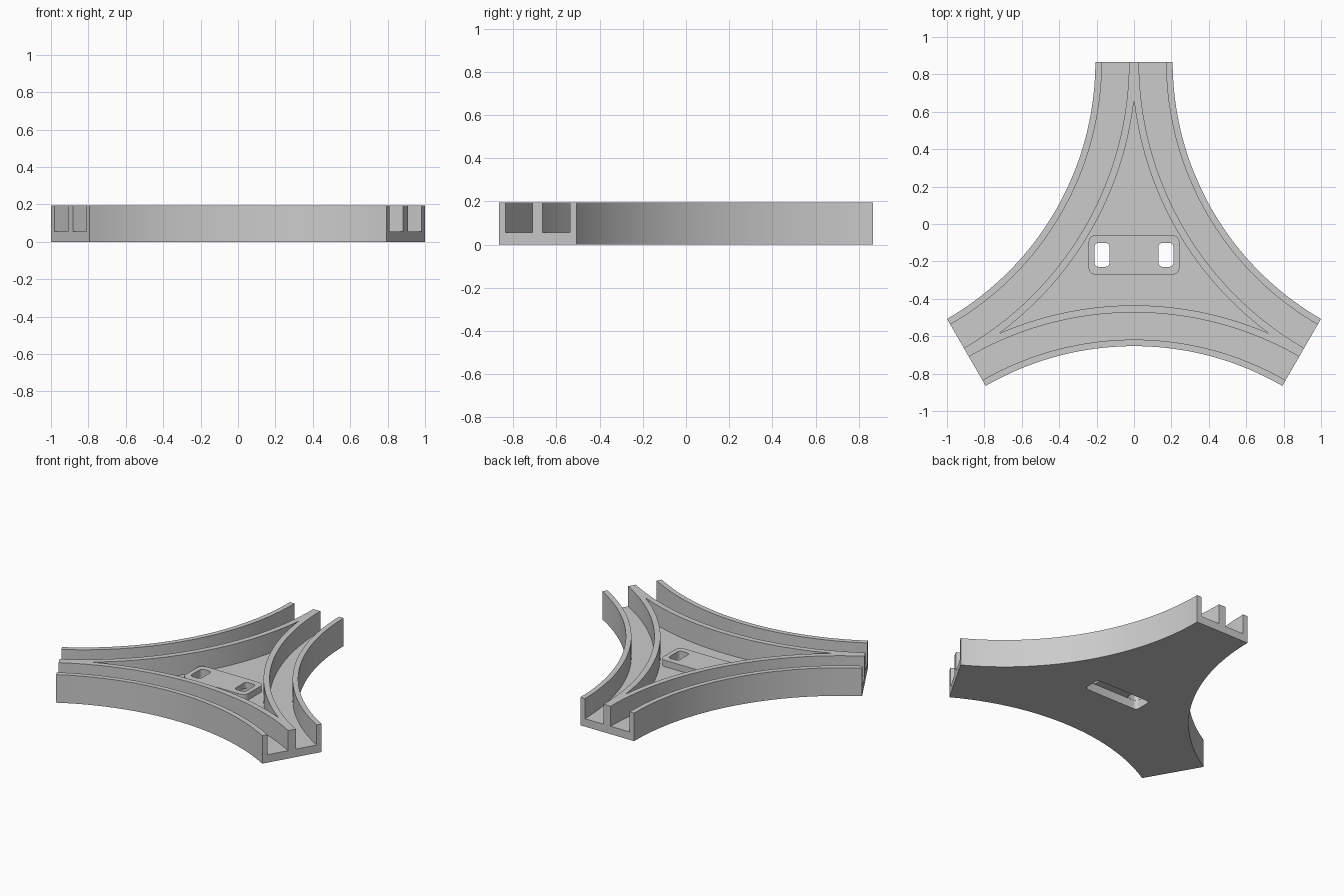
import bpy, bmesh, math
from mathutils import Vector

if "Cube" in bpy.data.objects:
    bpy.data.objects.remove(bpy.data.objects["Cube"])

HEIGHT, FLOOR, PLATE_TOP = 0.195, 0.055, 0.10
CENTRE = Vector((0, -0.169))   # three-fold centre of the junction
DIST = 2.07                    # from that centre to each curve's centre
R_OUT, R_CH_IN, R_CH_OUT, R_ISLAND = 1.586, 1.621, 1.766, 1.804

grey = bpy.data.materials.new("light grey")
grey.diffuse_color = (0.6, 0.6, 0.6, 1)
grey.use_nodes = True
grey.node_tree.nodes["Principled BSDF"].inputs["Base Color"].default_value = grey.diffuse_color


def arc(side, radius, half, n=40):
    """Points of one curve, facing the junction centre, half degrees each way."""
    a = math.radians(side)
    c = CENTRE + DIST * Vector((math.cos(a), math.sin(a)))
    pts = []
    for i in range(n + 1):
        t = math.radians(side + 180 - half + 2 * half * i / n)
        pts.append(c + radius * Vector((math.cos(t), math.sin(t))))
    return pts


def rounded(cx, cy, w, d, r, n=6):
    """Rounded rectangle outline."""
    pts = []
    for k, (sx, sy) in enumerate(((1, 1), (-1, 1), (-1, -1), (1, -1))):
        for i in range(n + 1):
            t = math.radians(90 * (k + i / n))
            pts.append(Vector((cx + sx * (w / 2 - r) + r * math.cos(t),
                               cy + sy * (d / 2 - r) + r * math.sin(t))))
    return pts


def prism(name, pts, z0, z1):
    """Extrude an outline between two heights."""
    bm = bmesh.new()
    face = bm.faces.new([bm.verts.new((p.x, p.y, z0)) for p in pts])
    top = bmesh.ops.extrude_face_region(bm, geom=[face])["geom"]
    verts = [v for v in top if isinstance(v, bmesh.types.BMVert)]
    bmesh.ops.translate(bm, verts=verts, vec=(0, 0, z1 - z0))
    bmesh.ops.recalc_face_normals(bm, faces=bm.faces)
    me = bpy.data.meshes.new(name)
    bm.to_mesh(me)
    bm.free()
    me.materials.append(grey)
    ob = bpy.data.objects.new(name, me)
    bpy.context.collection.objects.link(ob)
    return ob


def combine(target, tool, operation):
    mod = target.modifiers.new(tool.name, "BOOLEAN")
    mod.object, mod.operation, mod.solver = tool, operation, "EXACT"
    tool.hide_render = True
    tools.append(tool)


tools = []
SIDES = (30, -90, 150)

# Solid three-armed body
track = prism("track_junction", [p for s in SIDES for p in arc(s, R_OUT, 30)], 0, HEIGHT)

# Curved running channels, open at the arm ends
for i, s in enumerate(SIDES):
    outline = arc(s, R_CH_IN, 32) + arc(s, R_CH_OUT, 32)[::-1]
    combine(track, prism(f"channel_cutter_{i}", outline, FLOOR, 0.4), "DIFFERENCE")

# Central three-pointed pocket
half = 30 - math.degrees(math.acos(DIST * math.cos(math.radians(30)) / R_ISLAND))
pocket = [p for s in SIDES for p in arc(s, R_ISLAND, half)[:-1]]
combine(track, prism("pocket_cutter", pocket, FLOOR, 0.4), "DIFFERENCE")

# Raised plate, the recess beneath it, and its two through holes
MID_Y = -0.165
combine(track, prism("raised_plate", rounded(0, MID_Y, 0.486, 0.213, 0.04), 0.03, PLATE_TOP), "UNION")
combine(track, prism("recess_cutter", rounded(0, MID_Y, 0.425, 0.13, 0.025), -0.1, 0.06), "DIFFERENCE")
for side in (-1, 1):
    combine(track, prism(f"hole_cutter_{side}", rounded(side * 0.171, MID_Y, 0.08, 0.128, 0.022),
                         0.04, 0.3), "DIFFERENCE")

# Bake the cuts and remove the helpers
deps = bpy.context.evaluated_depsgraph_get()
baked = bpy.data.meshes.new_from_object(track.evaluated_get(deps))
track.modifiers.clear()
track.data = baked
for t in tools:
    bpy.data.objects.remove(t)

# Smooth the curved walls, keep the edges crisp
bpy.ops.object.select_all(action="DESELECT")
track.select_set(True)
bpy.context.view_layer.objects.active = track
bpy.ops.object.shade_smooth_by_angle(angle=math.radians(30))
